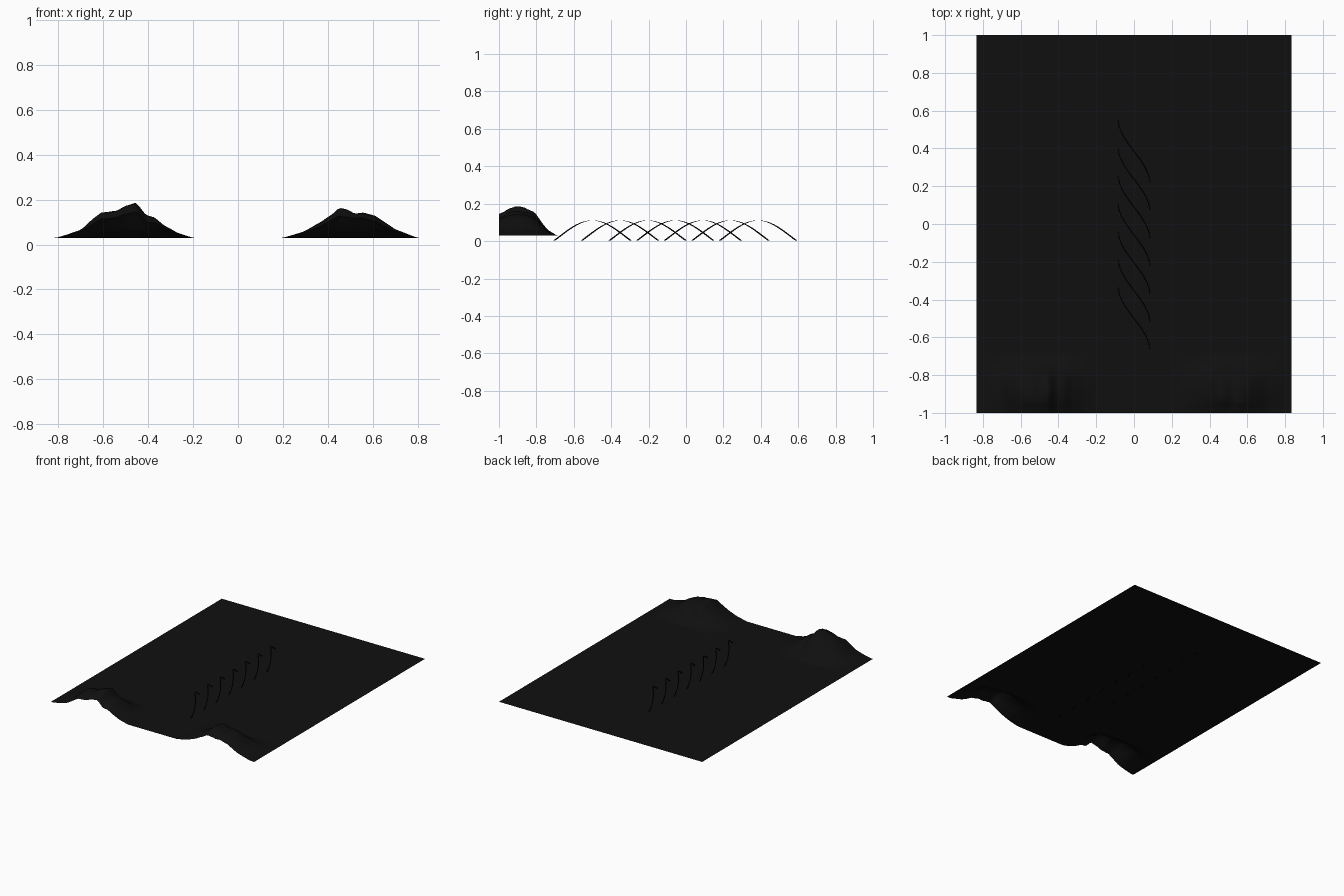
import bpy, bmesh, math
from mathutils import Vector, noise

if "Cube" in bpy.data.objects:
    bpy.data.objects.remove(bpy.data.objects["Cube"])

BASE = 0.03


def material(name, v):
    m = bpy.data.materials.new(name)
    m.diffuse_color = (v, v, v, 1)
    m.use_nodes = True
    m.node_tree.nodes["Principled BSDF"].inputs["Base Color"].default_value = m.diffuse_color
    return m


def profile(points, t):
    # smooth interpolation through a few silhouette points
    if t <= points[0][0] or t >= points[-1][0]:
        return points[0][1] if t <= points[0][0] else points[-1][1]
    for (a, ha), (b, hb) in zip(points, points[1:]):
        if a <= t <= b:
            return ha + (hb - ha) * (t - a) / (b - a)


# heights of both hills above the ground, seen from the front
RIDGE = [(-.81, 0), (-.76, .015), (-.70, .037), (-.65, .08), (-.61, .112),
         (-.54, .119), (-.50, .143), (-.455, .155), (-.41, .098), (-.37, .09),
         (-.33, .057), (-.27, .022), (-.20, 0),
         (.20, 0), (.29, .027), (.37, .07), (.42, .105), (.45, .134),
         (.49, .125), (.52, .11), (.56, .115), (.61, .10), (.65, .07),
         (.70, .037), (.80, 0)]
# falloff of the hills from the cut front edge towards the back
FALL = [(-1, .74), (-.97, .82), (-.95, .93), (-.91, 1), (-.86, .97),
        (-.81, .8), (-.78, .54), (-.74, .2), (-.69, 0)]


def new_object(name, bm, mat):
    me = bpy.data.meshes.new(name)
    bm.to_mesh(me)
    bm.free()
    for p in me.polygons:
        p.use_smooth = True
    me.materials.append(mat)
    ob = bpy.data.objects.new(name, me)
    bpy.context.collection.objects.link(ob)
    return ob


# ground sheet with two hills on the front edge
bm = bmesh.new()
bmesh.ops.create_grid(bm, x_segments=120, y_segments=144, size=1)
for v in bm.verts:
    v.co.x *= 0.833
    x, y = v.co.x, v.co.y
    h = profile(RIDGE, x) * profile(FALL, y)
    rough = noise.noise(Vector((x * 14, y * 14, 0)))
    v.co.z = BASE + h * (1 + 0.08 * rough)
new_object("ground", bm, material("ground_black", 0.005))

# seven slanted half-turn ribbons arching along the middle
R, CZ, END, WIDTH, STEPS = 0.0845, 0.026, 1.85, 0.012, 32
ribbon_mat = material("ribbon_black", 0.001)
for i in range(7):
    cy = -0.5 + i * 0.1475
    bm = bmesh.new()
    prev = None
    for s in range(STEPS + 1):
        t = -END + 2 * END * s / STEPS
        x, z = R * math.sin(t), CZ + R * math.cos(t)
        y = cy - 0.205 * t / END
        pair = [bm.verts.new((x, y + d, z)) for d in (-WIDTH / 2, WIDTH / 2)]
        if prev:
            bm.faces.new((prev[0], pair[0], pair[1], prev[1]))
        prev = pair
    new_object(f"ribbon_arch_{i + 1}", bm, ribbon_mat)
